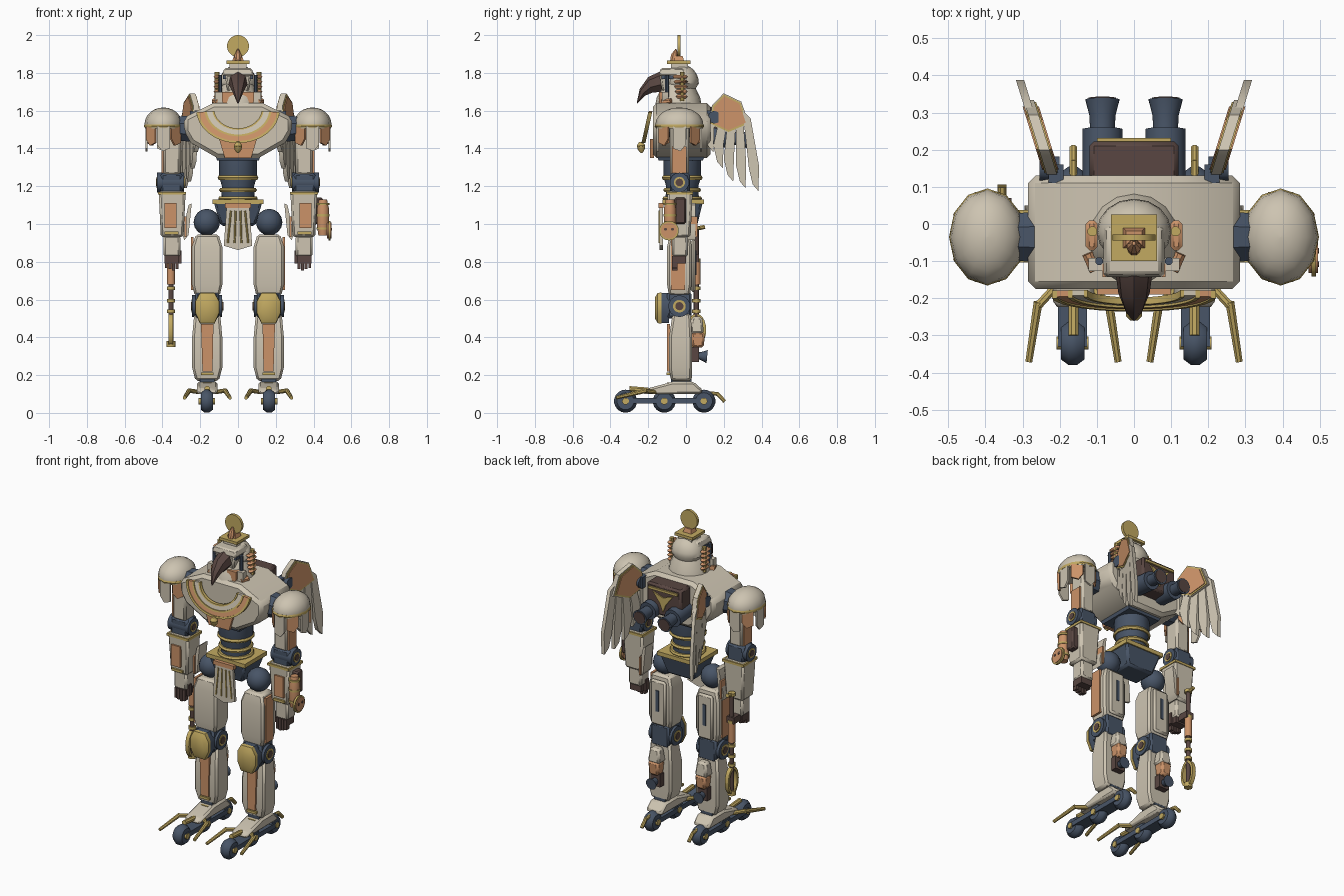
import bpy, bmesh
from math import sin, cos, pi, radians
from mathutils import Vector

if "Cube" in bpy.data.objects:
    bpy.data.objects.remove(bpy.data.objects["Cube"])


def material(name, *rgb):
    mat = bpy.data.materials.new(name)
    mat.use_nodes = True
    mat.diffuse_color = (*rgb, 1)
    mat.node_tree.nodes["Principled BSDF"].inputs["Base Color"].default_value = (*rgb, 1)
    return mat


ivory = material("ivory", .61, .55, .44)
slate = material("slate blue", .065, .09, .135)
gold = material("gold", .54, .4, .12)
copper = material("copper", .6, .29, .14)
brown = material("dark brown", .1, .062, .054)


def loft(name, mat, rings, mirror=False, bevel=0, warp=None):
    """Skin a list of point rings; mirror makes a left and a right copy."""
    bm = bmesh.new()
    rows = [[bm.verts.new(warp(*p) if warp else p) for p in ring] for ring in rings]
    for a, b in zip(rows, rows[1:]):
        for i in range(len(a)):
            bm.faces.new((a[i - 1], a[i], b[i], b[i - 1]))
    bm.faces.new(rows[0])
    bm.faces.new(rows[-1])
    for prefix in (("left_", "right_") if mirror else ("",)):
        if prefix == "right_":
            bmesh.ops.scale(bm, vec=(-1, 1, 1), verts=bm.verts)
        bmesh.ops.recalc_face_normals(bm, faces=bm.faces)
        mesh = bpy.data.meshes.new(prefix + name)
        bm.to_mesh(mesh)
        mesh.shade_smooth()
        mesh.set_sharp_from_angle(angle=radians(38))
        mesh.materials.append(mat)
        obj = bpy.data.objects.new(prefix + name, mesh)
        bpy.context.collection.objects.link(obj)
        if bevel:
            mod = obj.modifiers.new("bevel", "BEVEL")
            mod.width, mod.segments = bevel, 1
    bm.free()


def block(name, mat, x, y, z, bottom=1, top=1, **opts):
    """Box between ranges, with scaled bottom or top."""
    cx, cy = sum(x) / 2, sum(y) / 2
    rings = []
    for height, k in zip(z, (bottom, top)):
        rings.append([(cx + (px - cx) * k, cy + (py - cy) * k, height)
                      for px, py in ((x[0], y[0]), (x[1], y[0]), (x[1], y[1]), (x[0], y[1]))])
    loft(name, mat, rings, **opts)


def plate(name, mat, outline, axis, span, **opts):
    """Extrude a flat outline along x or y."""
    put = (lambda d, a, b: (d, a, b)) if axis == "x" else (lambda d, a, b: (a, d, b))
    loft(name, mat, [[put(d, a, b) for a, b in outline] for d in span], **opts)


def rod(name, mat, p, q, *radii, sides=14, **opts):
    """Round part from p to q with evenly spaced radii."""
    p, q = Vector(p), Vector(q)
    turn = (q - p).to_track_quat("Z", "Y")
    radii = radii if len(radii) > 1 else radii * 2
    rings = []
    for i, r in enumerate(radii):
        centre = p.lerp(q, i / (len(radii) - 1))
        rings.append([centre + turn @ Vector((r * cos(a), r * sin(a), 0))
                      for a in (2 * pi * (k + .5) / sides for k in range(sides))])
    loft(name, mat, rings, **opts)


def lathe(name, mat, centre, profile, squash=(1, 1), sides=16, **opts):
    """Upright turned part from (radius, height) pairs."""
    loft(name, mat, [[(centre[0] + r * squash[0] * cos(2 * pi * k / sides),
                       centre[1] + r * squash[1] * sin(2 * pi * k / sides), z)
                      for k in range(sides)] for r, z in profile], **opts)


def dome(base, height, steps=6):
    return [(max(cos(i * pi / 2 / steps), .01), base + height * sin(i * pi / 2 / steps))
            for i in range(steps + 1)]


def band(name, mat, centre, outer, inner, start, end, axis, span, steps=20, **opts):
    """Flat elliptical band, with outer and inner radius pairs."""
    rings = []
    for i in range(steps + 1):
        a = radians(start + (end - start) * i / steps)
        ring = []
        for d, (ra, rb) in ((span[0], outer), (span[1], outer), (span[1], inner), (span[0], inner)):
            u, v = centre[0] + ra * cos(a), centre[1] + rb * sin(a)
            ring.append((d, u, v) if axis == "x" else (u, d, v))
        rings.append(ring)
    loft(name, mat, rings, **opts)


M = dict(mirror=True)
MB = dict(mirror=True, bevel=.012)

# Feet: inline wheels, rails, shell, toes and heel spur
for n, y in enumerate((-.32, -.115, .095)):
    rod(f"wheel_{n}", slate, (.133, y, .062), (.197, y, .062), .045, .061, .061, .045, sides=18, **M)
    rod(f"hub_{n}", gold, (.122, y, .062), (.208, y, .062), .018, **M)
block("wheel_rail", slate, (.126, .204), (-.33, .11), (.05, .08), **M)
plate("foot_shell", ivory, [(-.23, .1), (-.21, .128), (-.07, .165), (.04, .165), (.09, .12), (.08, .1)],
      "x", (.108, .218), **MB)
block("ankle", slate, (.125, .2), (-.08, .03), (.14, .2), **M)
block("ankle_plate", gold, (.14, .185), (-.1, -.07), (.135, .16), **M)
for side, k in (("outer", 1), ("inner", -1)):
    x = .163
    rod(f"{side}_toe_root", gold, (x + k * .04, -.16, .11), (x + k * .095, -.22, .118), .012, sides=8, **M)
    rod(f"{side}_toe", gold, (x + k * .095, -.21, .118), (x + k * .12, -.37, .08), .013, .01, sides=8, **M)
rod("toe_strut", gold, (.163, -.2, .12), (.163, -.3, .128), .015, sides=8, **M)
rod("heel_spur", gold, (.163, .06, .11), (.163, .17, .1), .011, sides=8, **M)
rod("heel_spur_tip", gold, (.163, .165, .102), (.163, .205, .06), .011, sides=8, **M)

# Lower legs
loft("shin", ivory, [[(.163 + sx * w, y, z) for sx, y in ((-1, f), (1, f), (1, b), (-1, b))]
                     for z, w, f, b in ((.17, .062, -.08, .03), (.24, .08, -.09, .032),
                                        (.4, .08, -.09, .032), (.53, .068, -.07, .025))], **MB)
plate("shin_panel", copper, [(.135, .22), (.188, .22), (.196, .47), (.13, .47)], "y", (-.1, -.085), **M)
block("shin_bar", gold, (.13, .195), (-.102, -.08), (.2, .215), **M)
block("calf_cap", ivory, (.12, .205), (.02, .095), (.42, .51), top=.75, **MB)
block("calf_pack", copper, (.125, .2), (.025, .1), (.345, .43), bottom=.85, **MB)
block("calf_mount", brown, (.13, .195), (.02, .07), (.27, .35), **M)
rod("calf_nozzle", slate, (.163, .04, .305), (.163, .112, .298), .02, .02, .035, **M)

# Knees
block("knee_core", slate, (.1, .226), (-.1, .03), (.5, .64), **MB)
rod("knee_disc", slate, (.085, -.035, .565), (.243, -.035, .565), .058, **M)
rod("knee_ring", gold, (.081, -.035, .565), (.247, -.035, .565), .034, **M)
rod("knee_bolt", brown, (.078, -.035, .565), (.25, -.035, .565), .022, **M)
cap = [(.125, .475), (.2, .475), (.225, .53), (.225, .59), (.2, .635), (.125, .635), (.1, .59), (.1, .53)]
plate("kneecap_back", slate, cap, "y", (-.135, -.09), **M)
loft("kneecap", gold, [[(.163 + (x - .163) * k, y, .555 + (z - .555) * k) for x, z in cap]
                       for y, k in ((-.13, 1.03), (-.15, 1), (-.165, .68))], **M)

# Upper legs and hips
loft("thigh", ivory, [[(.163 + sx * w, y, z) for sx, y in ((-1, f), (1, f), (1, b), (-1, b))]
                      for z, w, f, b in ((.62, .066, -.09, .02), (.68, .08, -.1, .03),
                                         (.88, .08, -.1, .03), (.945, .06, -.085, .02))], **MB)
block("thigh_panel", copper, (.235, .25), (-.08, -.005), (.65, .93), **M)
block("thigh_back_plate", ivory, (.11, .215), (.025, .05), (.64, .92), **MB)
block("thigh_slot", slate, (.153, .173), (.045, .055), (.73, .86), **M)
lathe("hip_ball", slate, (.165, -.03), [(.07 * sin(a), 1.01 - .07 * cos(a))
      for a in (pi * max(i, .05) / 8 for i in range(8))] + [(.003, 1.08)], **M)
plate("hip_blade", ivory, [(.245, 1.11), (.262, 1.1), (.295, .95), (.285, .915), (.262, .94)],
      "y", (-.03, .05), **M)
block("hip_blade_trim", copper, (.272, .284), (-.04, .06), (.93, 1.04), **M)

# Pelvis, cloth and waist
block("pelvis", slate, (-.13, .13), (-.12, .09), (.99, 1.12), bottom=.7, bevel=.012)
block("pelvis_trim", gold, (-.134, .134), (-.124, .094), (1.105, 1.13))
plate("cloth", ivory, [(-.06, 1.1), (.06, 1.1), (.075, .885), (0, .862), (-.075, .885)], "y", (-.14, -.122))
block("cloth_bar", copper, (-.07, .07), (-.145, -.12), (1.085, 1.11))
for k in (-1.5, -.5, .5, 1.5):
    rod("cloth_stripe", gold, (k * .025, -.141, 1.07), (k * .036, -.141, .9), .005, sides=6)
lathe("waist", slate, (0, -.02), [(.09, 1.1), (.085, 1.2), (.1, 1.25), (.1, 1.38)])
for n, (r, z) in enumerate(((.105, 1.135), (.1, 1.18), (.108, 1.245))):
    lathe(f"waist_ring_{n}", gold, (0, -.02), [(r - .006, z - .011), (r, z), (r - .006, z + .011)])

# Torso
half = [(.13, 1.64), (.285, 1.565), (.285, 1.49), (.25, 1.43), (.11, 1.35)]
plate("torso", ivory, half + [(-x, z) for x, z in reversed(half)], "y", (-.175, .13), bevel=.02)
block("torso_base", slate, (-.13, .13), (-.165, .11), (1.335, 1.39), bottom=.85)
plate("belly_panel", copper, [(-.07, 1.35), (.07, 1.35), (.1, 1.45), (-.1, 1.45)], "y", (-.19, -.17))


def lean(x, y, z):
    return x, y - max(0, 1.61 - z) * .22, z


# Layered chest collar with pendant
for name, mat, r, w, y in (("collar_outer_rim", gold, .222, .014, -.196), ("collar_copper", copper, .208, .03, -.192),
                           ("collar_inner_rim", gold, .178, .012, -.196), ("collar_cloth", ivory, .166, .03, -.19),
                           ("collar_neck_rim", gold, .136, .01, -.194)):
    band(name, mat, (0, 1.61), (r, r * .82), (r - w, (r - w) * .82), 186, 354, "y", (y, -.175), warp=lean)
rod("pendant", gold, (0, -.24, 1.435), (0, -.235, 1.375), .01, .024, .02, .005, sides=8)

# Neck and its pointed flaps
lathe("neck", ivory, (0, -.04), [(.125, 1.62), (.115, 1.67), (.085, 1.73), (.07, 1.76)])
for name, mat, x, w in (("front_flap", copper, .055, .03), ("side_flap", ivory, .095, .028)):
    plate(name, mat, [(x - w, 1.7), (x + w, 1.7), (x + w, 1.65), (x, 1.61), (x - w, 1.64)],
          "y", (-.165 + x * .4, -.13 + x * .4), **M)

# Head, brow, eyes and beak
lathe("skull", ivory, (0, -.02), [(.7, 1.7)] + dome(1.745, .098), squash=(.1, .088))
block("face", ivory, (-.07, .07), (-.14, 0), (1.7, 1.79), bottom=.8, bevel=.01)
block("brow", ivory, (-.085, .085), (-.145, .0), (1.785, 1.825), top=.85, bevel=.008)
block("eye", slate, (.06, .079), (-.13, -.06), (1.768, 1.785), **M)
loft("beak", brown, [[(sx * w, ty + (by - ty) * t, tz + (bz - tz) * t)
                      for sx, t in ((0, 0), (.8, .2), (1, .65), (.4, 1), (-.4, 1), (-1, .65), (-.8, .2))]
                     for ty, tz, by, bz, w in ((-.13, 1.81, -.13, 1.7, .05), (-.2, 1.778, -.18, 1.695, .042),
                                               (-.245, 1.715, -.215, 1.68, .026), (-.261, 1.64, -.257, 1.638, .003))])

# Beaded side lappets
for n in range(5):
    z = 1.665 + n * .026
    block(f"lappet_bead_{n}", copper, (.098, .13), (-.055 - n * .004, .01), (z, z + .02), **MB)
rod("lappet_rod", gold, (.112, -.02, 1.65), (.112, -.02, 1.805), .014, sides=8, **M)
rod("cheek_rod", slate, (.094, -.1, 1.67), (.094, -.1, 1.79), .011, sides=8, **M)
rod("cheek_bead", copper, (.125, -.08, 1.65), (.105, -.125, 1.645), .016, sides=8, **M)

# Crown with sun disc
block("crown_plate", gold, (-.062, .062), (-.1, .025), (1.848, 1.865))
block("crown_neck", ivory, (-.045, .045), (-.08, .01), (1.82, 1.85))
block("crown_block", copper, (-.03, .03), (-.065, -.01), (1.863, 1.89), top=.7)
rod("sun_disc", gold, (0, -.045, 1.942), (0, -.028, 1.942), .058, sides=24)
rod("crest", copper, (0, -.07, 1.86), (0, -.052, 1.925), .016, .02, .005, sides=8)

# Shoulders
rod("shoulder_joint", slate, (.25, -.035, 1.505), (.36, -.035, 1.505), .075, .07, .055, sides=8, **M)
lathe("pauldron", ivory, (.395, -.035), [(.98, 1.505)] + dome(1.527, .09), squash=(.1, .127), sides=12, **M)
lathe("pauldron_rim", gold, (.395, -.035), [(1, 1.51), (1.03, 1.518), (1, 1.528)], squash=(.1, .127), sides=12, **M)
for n, deg in enumerate(range(-135, 136, 45)):
    a = radians(deg)
    centre = Vector((.395 + .09 * cos(a), -.035 + .115 * sin(a), 0))
    along, out = Vector((-sin(a), cos(a), 0)), Vector((cos(a), sin(a), 0)) * .006
    drop = 1.4 if n % 2 else 1.43
    shape = [(-1, 1.515), (1, 1.515), (1, drop + .02), (.2, drop - .015), (-1, drop)]
    loft(f"shoulder_feather_{n}", ivory if n % 2 else copper,
         [[centre + along * u * .034 + out * k + Vector((0, 0, z)) for u, z in shape] for k in (-1, 1)], **M)

# Arms
block("upper_arm", ivory, (.305, .395), (-.085, .015), (1.26, 1.54), **MB)
block("upper_arm_panel", copper, (.38, .404), (-.073, .003), (1.27, 1.41), **M)
block("elbow", slate, (.295, .41), (-.085, .02), (1.16, 1.27), **MB)
rod("elbow_disc", slate, (.285, -.035, 1.22), (.428, -.035, 1.22), .052, **M)
rod("elbow_ring", gold, (.281, -.035, 1.22), (.432, -.035, 1.22), .03, **M)
rod("elbow_bolt", brown, (.278, -.035, 1.22), (.435, -.035, 1.22), .02, **M)
block("forearm", ivory, (.277, .42), (-.1, .035), (.93, 1.175), bottom=.84, **MB)
block("forearm_panel", copper, (.325, .388), (-.108, -.09), (.98, 1.11), **M)
block("forearm_bar", gold, (.315, .39), (-.102, -.08), (.945, .96), **M)
block("forearm_cuff", gold, (.274, .423), (-.103, .038), (1.155, 1.17), **M)
block("wrist", ivory, (.305, .395), (-.075, .01), (.825, .94), **MB)
block("palm", brown, (.312, .388), (-.07, .0), (.79, .85), **M)
for n in range(4):
    x = .315 + n * .019
    block(f"finger_{n}", brown, (x, x + .015), (-.075, -.045), (.755 + .006 * abs(n - 1), .83), **M)
block("thumb", brown, (.298, .314), (-.06, -.03), (.79, .86), **M)

# Left forearm tools
rod("flask", copper, (.45, -.085, .94), (.45, -.085, 1.13), .025, .032, .032, .032, .022)
for z in (.97, 1.04, 1.1):
    rod("flask_ring", gold, (.45, -.085, z), (.45, -.085, z + .012), .035)
block("tool_box", brown, (.405, .45), (-.06, .0), (1.0, 1.14), bevel=.008)
rod("badge_rim", gold, (.478, -.09, .965), (.49, -.09, .965), .052, sides=18)
rod("badge", copper, (.47, -.09, .965), (.495, -.09, .965), .043, sides=18)
for k in (-1, 1):
    rod("badge_rivet", brown, (.49, -.09 + k * .018, .972), (.498, -.09 + k * .018, .972), .008, sides=8)

# Staff in the right hand
rod("staff", brown, (-.355, .055, .36), (-.355, .055, .97), .014, sides=10)
rod("staff_grip", copper, (-.355, .055, .68), (-.355, .055, .8), .022, sides=10)
for z in (.53, .585, .65, .8, .97):
    rod("staff_ring", gold, (-.355, .055, z), (-.355, .055, z + .018), .022, sides=10)
band("staff_loop", gold, (.055, .44), (.052, .085), (.036, .068), 0, 360, "x", (-.367, -.343))
rod("staff_end", gold, (-.355, .055, .35), (-.355, .055, .38), .024, sides=10)
rod("staff_hook", gold, (-.355, .055, .975), (-.355, .1, .985), .012, sides=8)
block("staff_hold", brown, (-.38, -.33), (-.02, .07), (.8, .84))

# Backpack and thrusters
block("backpack", brown, (-.12, .12), (.11, .222), (1.43, 1.62), bevel=.012)
block("backpack_trim", gold, (-.1, .1), (.2, .232), (1.585, 1.6))
plate("emblem", gold, [(-.07, 1.575), (0, 1.55), (.07, 1.575), (.02, 1.51), (0, 1.46), (-.02, 1.51)], "y", (.22, .23))
rod("thruster_body", slate, (.085, .12, 1.47), (.085, .255, 1.455), .055, **M)
rod("thruster_nozzle", slate, (.085, .25, 1.455), (.085, .335, 1.445), .034, .036, .047, **M)
rod("thruster_mouth", brown, (.085, .33, 1.446), (.085, .339, 1.445), .038, **M)


# Wings: feathers and shoulder plate, splayed outward
def splay(x, y, z):
    return x + .22 + (y - .13) * .31, y, z


rod("wing_hub", slate, (.2, .15, 1.565), (.255, .15, 1.565), .034, sides=10, **M)
block("wing_mount", slate, (.19, .23), (.11, .16), (1.53, 1.6), **M)
roots = [(.13, 1.54), (.17, 1.53), (.22, 1.54), (.265, 1.56), (.3, 1.6), (.342, 1.56)]
tips = [(.145, 1.38), (.195, 1.295), (.25, 1.225), (.315, 1.19), (.383, 1.175)]
for n, (y, z) in enumerate(tips):
    a, b = roots[n], roots[n + 1]
    plate(f"feather_{n}", ivory, [a, b, (y + .004, z + .13), (y, z), (y - .03, z + .035), (y - .05, z + .12)],
          "x", (-.012 + n * .002, .01 + n * .002), warp=splay, **M)
shield = [(.14, 1.625), (.2, 1.688), (.29, 1.645), (.33, 1.53), (.225, 1.485), (.128, 1.53)]
for name, mat, k, t in (("wing_shield_edge", ivory, 1.04, .014), ("wing_shield_rim", gold, .98, .018),
                        ("wing_shield", copper, .88, .022)):
    plate(name, mat, [(.22 + (y - .22) * k, 1.585 + (z - 1.585) * k) for y, z in shield],
          "x", (-t, t), warp=splay, **M)
